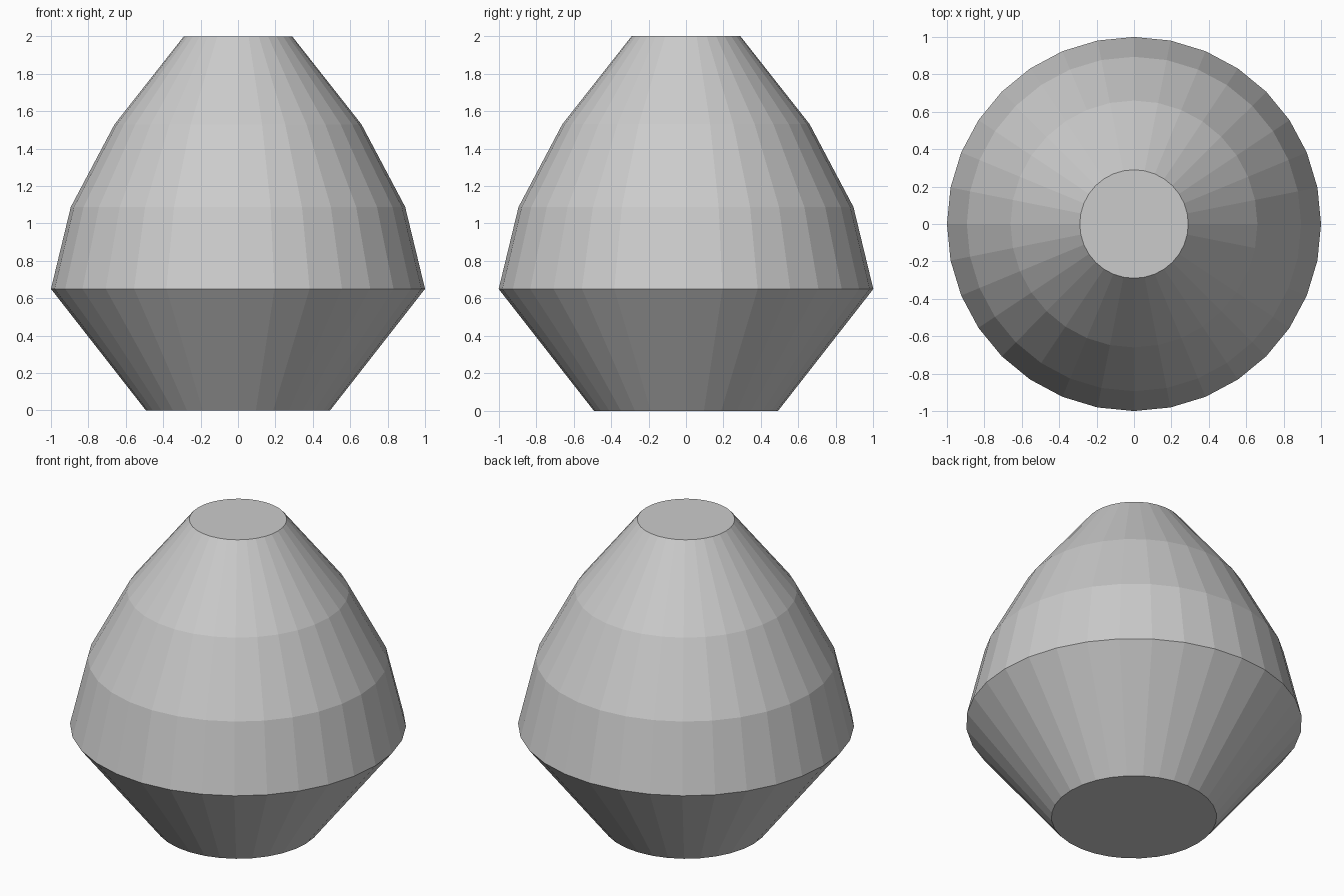
import bpy, bmesh
from math import cos, sin, tau

if "Cube" in bpy.data.objects:
    bpy.data.objects.remove(bpy.data.objects["Cube"])

SIDES = 32
# Half profile as (radius, height), bottom to top
PROFILE = [(0.492, 0), (1.0, 0.65), (0.894, 1.088), (0.66, 1.53), (0.29, 2.0)]


def lathe(name, profile, sides):
    bm = bmesh.new()
    rings = [[bm.verts.new((r * cos(tau * i / sides), r * sin(tau * i / sides), z))
              for i in range(sides)] for r, z in profile]
    # Side walls between neighbouring rings
    for low, high in zip(rings, rings[1:]):
        for i in range(sides):
            j = (i + 1) % sides
            bm.faces.new((low[i], low[j], high[j], high[i]))
    # Flat end caps
    bm.faces.new(rings[0][::-1])
    bm.faces.new(rings[-1])
    mesh = bpy.data.meshes.new(name)
    bm.to_mesh(mesh)
    bm.free()
    obj = bpy.data.objects.new(name, mesh)
    bpy.context.collection.objects.link(obj)
    return obj


# Faceted body with flat shading
lathe("tapered_body", PROFILE, SIDES)
